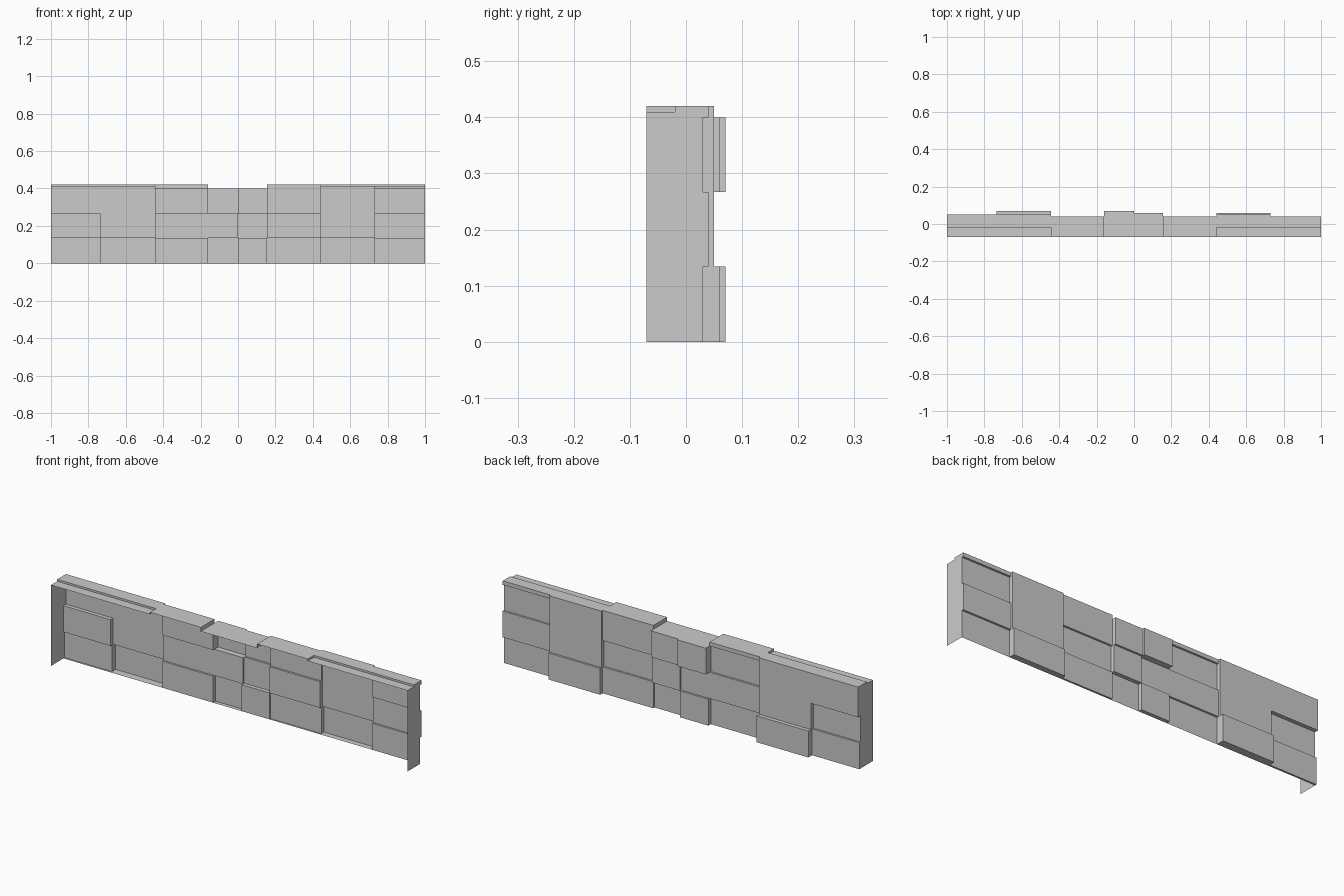
import bpy, bmesh

if "Cube" in bpy.data.objects:
    bpy.data.objects.remove(bpy.data.objects["Cube"])

F = -0.07                       # open front edge
XS = [-1, -0.735, -0.445, -0.16, 0, 0.155, 0.44, 0.73, 1]
ZS = [0, 0.134, 0.267, 0.40, 0.42]
# stone face depth per row (bottom, middle, top, capping course)
DEPTH = [
    [.04, .07, .03, .05, .03, .04, .06, .03],
    [.03, .05, .04, .04, .05, .03, .05, .04],
    [.05, .05, .03, .07, .06, .04, .05, .03],
    [.05, .05, .04, None, None, .04, .05, .04],
]


def quad(bm, *pts):
    bm.faces.new([bm.verts.new(p) for p in pts])


def panel_x(bm, x, y0, y1, z0, z1):
    quad(bm, (x, y0, z0), (x, y1, z0), (x, y1, z1), (x, y0, z1))


def panel_y(bm, y, x0, x1, z0, z1):
    quad(bm, (x0, y, z0), (x1, y, z0), (x1, y, z1), (x0, y, z1))


def panel_z(bm, z, x0, x1, y0, y1):
    quad(bm, (x0, y0, z), (x1, y0, z), (x1, y1, z), (x0, y1, z))


def finish(name, bm):
    bmesh.ops.remove_doubles(bm, verts=bm.verts, dist=1e-5)
    bmesh.ops.recalc_face_normals(bm, faces=bm.faces)
    me = bpy.data.meshes.new(name)
    bm.to_mesh(me)
    bm.free()
    bpy.context.collection.objects.link(bpy.data.objects.new(name, me))


# stepped stone face with the small ledges between stones
bm = bmesh.new()
for r, row in enumerate(DEPTH):
    z0, z1 = ZS[r], ZS[r + 1]
    for c, y in enumerate(row):
        if y is None:
            continue
        x0, x1 = XS[c], XS[c + 1]
        panel_y(bm, y, x0, x1, z0, z1)
        below = DEPTH[r - 1][c] if r else 0.03
        if abs(below - y) > 1e-4:
            panel_z(bm, z0, x0, x1, min(y, below), max(y, below))
        if c and row[c - 1] is not None and abs(row[c - 1] - y) > 1e-4:
            panel_x(bm, x0, min(y, row[c - 1]), max(y, row[c - 1]), z0, z1)
finish("stone_face", bm)

# top sheets: low middle, raised sides, slightly lower front strip at the ends
bm = bmesh.new()
for c in range(8):
    x0, x1 = XS[c], XS[c + 1]
    y = DEPTH[3][c]
    if y is None:
        panel_z(bm, 0.40, x0, x1, F, DEPTH[2][c])
    elif c in (0, 1, 6, 7):
        panel_z(bm, 0.41, x0, x1, F, -0.02)
        panel_y(bm, -0.02, x0, x1, 0.41, 0.42)
        panel_z(bm, 0.42, x0, x1, -0.02, y)
    else:
        panel_z(bm, 0.42, x0, x1, F, y)
for x in (XS[2], XS[6]):
    panel_x(bm, x, F, -0.02, 0.41, 0.42)
for x, y in ((XS[3], 0.04), (XS[5], 0.04)):
    panel_x(bm, x, F, y, 0.40, 0.42)
finish("wall_top", bm)

# end plates following the stepped profile
for name, x, c in (("left_end", -1, 0), ("right_end", 1, 7)):
    bm = bmesh.new()
    for r in range(3):
        panel_x(bm, x, F, DEPTH[r][c], ZS[r], ZS[r + 1])
    panel_x(bm, x, F, -0.02, 0.40, 0.41)
    panel_x(bm, x, -0.02, DEPTH[3][c], 0.40, 0.42)
    finish(name, bm)
